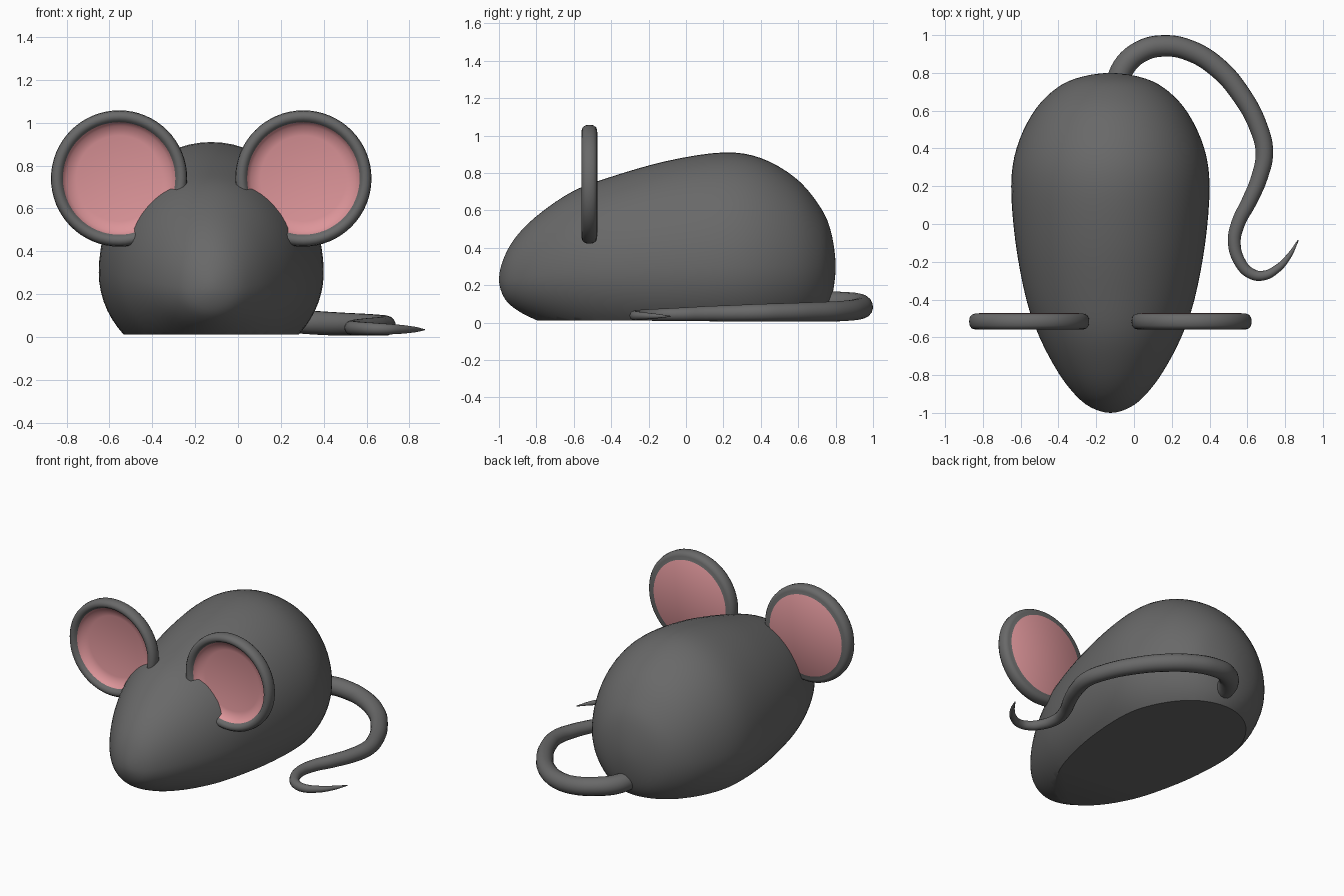
import bpy, bmesh, math
from mathutils import Vector

if "Cube" in bpy.data.objects:
    bpy.data.objects.remove(bpy.data.objects["Cube"])

CX = -0.125  # centre line of body and ears


def material(name, rgb):
    m = bpy.data.materials.new(name)
    m.diffuse_color = (*rgb, 1)
    m.use_nodes = True
    m.node_tree.nodes["Principled BSDF"].inputs["Base Color"].default_value = m.diffuse_color
    return m


GREY = material("grey fur", (0.14, 0.14, 0.14))
PINK = material("pink ear", (0.72, 0.30, 0.32))


def finish(name, bm, mats, angle=40):
    bmesh.ops.recalc_face_normals(bm, faces=bm.faces)
    me = bpy.data.meshes.new(name)
    bm.to_mesh(me)
    bm.free()
    for m in mats:
        me.materials.append(m)
    ob = bpy.data.objects.new(name, me)
    bpy.context.collection.objects.link(ob)
    bpy.ops.object.select_all(action='DESELECT')
    ob.select_set(True)
    bpy.context.view_layer.objects.active = ob
    bpy.ops.object.shade_smooth_by_angle(angle=math.radians(angle))
    return ob


def catmull(p0, p1, p2, p3, t):
    return [0.5 * (2 * b + (c - a) * t + (2 * a - 5 * b + 4 * c - d) * t * t
                   + (3 * b - a - 3 * c + d) * t ** 3)
            for a, b, c, d in zip(p0, p1, p2, p3)]


# Body: egg-shaped sections (y, half width, height above, height below, centre z)
sections = [
    (-1.00, 0, 0, 0, 0.23), (-0.97, 0.105, 0.125, 0.10, 0.23),
    (-0.90, 0.19, 0.23, 0.175, 0.24), (-0.78, 0.28, 0.33, 0.25, 0.255),
    (-0.60, 0.375, 0.43, 0.34, 0.275), (-0.40, 0.445, 0.495, 0.40, 0.285),
    (-0.10, 0.502, 0.57, 0.45, 0.295), (0.20, 0.525, 0.61, 0.46, 0.30),
    (0.40, 0.497, 0.58, 0.44, 0.30), (0.58, 0.415, 0.478, 0.385, 0.30),
    (0.70, 0.31, 0.345, 0.31, 0.30), (0.77, 0.185, 0.205, 0.20, 0.30),
    (0.80, 0, 0, 0, 0.30)]


def ghost(s):  # mirrored station that rounds off an end
    return (s[0], -s[1], -s[2], -s[3], s[4])


pts = [ghost(sections[1])] + sections + [ghost(sections[-2])]
stations = []
STEP = 4
for i in range(1, len(pts) - 2):
    for k in range(STEP):
        stations.append(catmull(*pts[i - 1:i + 3], k / STEP))
bm = bmesh.new()
N = 64
rings = []
for y, w, up, down, cz in stations[1:]:
    ring = []
    for j in range(N):
        a = 2 * math.pi * j / N
        s = math.sin(a)
        ring.append(bm.verts.new((CX + w * math.cos(a), y,
                                  cz + s * (up if s > 0 else down))))
    rings.append(ring)
for a, b in zip(rings, rings[1:]):
    for j in range(N):
        bm.faces.new((a[j], a[(j + 1) % N], b[(j + 1) % N], b[j]))
for ring, end in ((rings[0], sections[0]), (rings[-1], sections[-1])):
    tip = bm.verts.new((CX, end[0], end[4]))
    for j in range(N):
        bm.faces.new((ring[j], ring[(j + 1) % N], tip))
# flat underside
cut = bmesh.ops.bisect_plane(bm, geom=bm.verts[:] + bm.edges[:] + bm.faces[:],
                             plane_co=(0, 0, 0.012), plane_no=(0, 0, -1),
                             clear_outer=True)
rim = [e for e in bm.edges if e.is_boundary]
bmesh.ops.holes_fill(bm, edges=rim, sides=0)
finish("body", bm, [GREY])

# Ears: dished disc turned around the y direction (radius, y, material of next strip)
profile = [
    (0, -0.495, 1), (0.20, -0.498, 1), (0.245, -0.51, 1), (0.2625, -0.535, 0),
    (0.272, -0.551, 0), (0.288, -0.558, 0), (0.304, -0.553, 0), (0.315, -0.538, 0),
    (0.318, -0.516, 0), (0.315, -0.495, 0), (0.305, -0.481, 0), (0.29, -0.475, 0),
    (0.267, -0.474, 1), (0.264, -0.472, 1), (0, -0.472, 1)]


def ear(name, x, z):
    bm = bmesh.new()
    loops = []
    for r, y, _ in profile:
        if r == 0:
            loops.append([bm.verts.new((x, y, z))] * N)
        else:
            loops.append([bm.verts.new((x + r * math.cos(2 * math.pi * j / N), y,
                                        z + r * math.sin(2 * math.pi * j / N)))
                          for j in range(N)])
    for i, (a, b) in enumerate(zip(loops, loops[1:])):
        for j in range(N):
            k = (j + 1) % N
            vs = list(dict.fromkeys((a[j], a[k], b[k], b[j])))
            bm.faces.new(vs).material_index = profile[i][2]
    finish(name, bm, [GREY, PINK], 45)


ear("left_ear", CX - 0.43, 0.74)
ear("right_ear", CX + 0.43, 0.74)

# Tail: tapering curve (x, y, z, radius)
path = [
    (-0.10, 0.70, 0.11, 0.060), (-0.055, 0.83, 0.105, 0.060),
    (0.04, 0.915, 0.10, 0.058), (0.16, 0.943, 0.085, 0.057),
    (0.29, 0.92, 0.072, 0.056), (0.44, 0.83, 0.062, 0.055),
    (0.57, 0.68, 0.058, 0.052), (0.66, 0.51, 0.055, 0.049),
    (0.69, 0.38, 0.053, 0.047), (0.665, 0.25, 0.050, 0.044),
    (0.61, 0.12, 0.048, 0.041), (0.55, 0.0, 0.045, 0.037),
    (0.531, -0.10, 0.043, 0.034), (0.56, -0.20, 0.041, 0.031),
    (0.615, -0.26, 0.039, 0.029), (0.68, -0.274, 0.037, 0.026),
    (0.76, -0.235, 0.036, 0.021), (0.82, -0.17, 0.035, 0.014),
    (0.87, -0.085, 0.034, 0.003)]
cu = bpy.data.curves.new("tail", 'CURVE')
cu.dimensions = '3D'
cu.bevel_depth = 1.0
cu.bevel_resolution = 6
cu.resolution_u = 6
cu.use_fill_caps = True
sp = cu.splines.new('BEZIER')
sp.bezier_points.add(len(path) - 1)
for p, (x, y, z, r) in zip(sp.bezier_points, path):
    p.co = Vector((x, y, z))
    p.radius = r
    p.handle_left_type = p.handle_right_type = 'AUTO'
cu.materials.append(GREY)
tail = bpy.data.objects.new("tail", cu)
bpy.context.collection.objects.link(tail)
bpy.ops.object.select_all(action='DESELECT')
tail.select_set(True)
bpy.context.view_layer.objects.active = tail
bpy.ops.object.convert(target='MESH')
bpy.ops.object.shade_smooth_by_angle(angle=math.radians(50))
